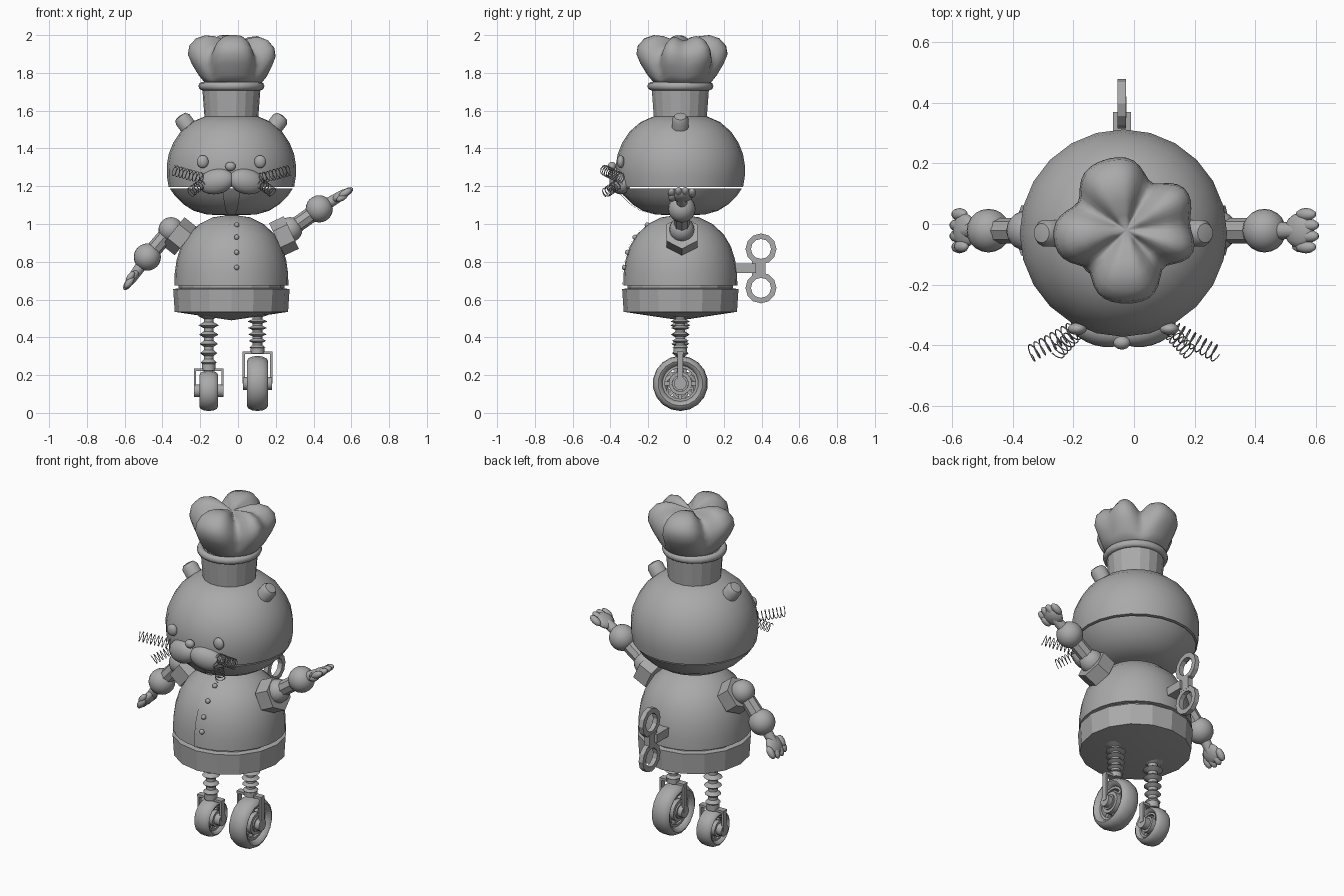
import bpy, bmesh, math
from mathutils import Matrix, Vector

if "Cube" in bpy.data.objects:
    bpy.data.objects.remove(bpy.data.objects["Cube"])

CX, CY = -0.035, -0.03
TAU = math.tau
grey = bpy.data.materials.new("plain_grey")
grey.use_nodes = True
COLOUR = (0.4, 0.4, 0.4, 1)
grey.diffuse_color = COLOUR
grey.node_tree.nodes["Principled BSDF"].inputs["Base Color"].default_value = COLOUR


def finish(name, bm, matrix=None, angle=35):
    bmesh.ops.remove_doubles(bm, verts=bm.verts, dist=1e-5)
    if matrix:
        bmesh.ops.transform(bm, matrix=matrix, verts=bm.verts)
    bmesh.ops.recalc_face_normals(bm, faces=bm.faces)
    mesh = bpy.data.meshes.new(name)
    bm.to_mesh(mesh)
    bm.free()
    mesh.materials.append(grey)
    ob = bpy.data.objects.new(name, mesh)
    bpy.context.collection.objects.link(ob)
    if angle:
        bpy.ops.object.select_all(action='DESELECT')
        ob.select_set(True)
        bpy.context.view_layer.objects.active = ob
        bpy.ops.object.shade_smooth_by_angle(angle=math.radians(angle))
    return ob


def aim(point, direction):
    """Frame at a point with local z along direction and local y kept near world y."""
    z = Vector(direction).normalized()
    x = Vector((0, 1, 0)).cross(z).normalized()
    y = z.cross(x)
    return Matrix.Translation(point) @ Matrix((x, y, z)).transposed().to_4x4()


def lathe(name, profile, matrix=None, segs=24, arc=(0, TAU), closed=False, warp=None, angle=35):
    bm = bmesh.new()
    rings = []
    for i in range(segs + 1):
        a = arc[0] + (arc[1] - arc[0]) * i / segs
        rings.append([bm.verts.new(warp(r, a, z) if warp else (r * math.cos(a), r * math.sin(a), z))
                      for r, z in profile])
    n = len(profile)
    for p, q in zip(rings, rings[1:]):
        for k in range(n if closed else n - 1):
            m = (k + 1) % n
            bm.faces.new((p[k], q[k], q[m], p[m]))
    return finish(name, bm, matrix, angle)


def ball(name, loc, size, rot=None, u=20, v=12):
    bm = bmesh.new()
    bmesh.ops.create_uvsphere(bm, u_segments=u, v_segments=v, radius=1)
    m = Matrix.Translation(loc) @ (rot or Matrix()) @ Matrix.Diagonal((*size, 1))
    return finish(name, bm, m, 60)


def box(name, loc, size, rot=None):
    bm = bmesh.new()
    bmesh.ops.create_cube(bm, size=1)
    return finish(name, bm, Matrix.Translation(loc) @ (rot or Matrix()) @ Matrix.Diagonal((*size, 1)), 0)


def rod(name, a, b, r, r2=None, segs=12):
    d = Vector(b) - Vector(a)
    lathe(name, [(0, 0), (r, 0), (r2 or r, d.length), (0, d.length)], aim(a, d), segs)


def shifted(profile, off):
    return [(r + off, z) for r, z in profile]


AXIS = Matrix.Translation((CX, CY, 0))

# Skirt band and coat dome
lathe("skirt_band", [(0, 0.49), (0.30, 0.535), (0.308, 0.655), (0.28, 0.66), (0.28, 0.68)], AXIS, 16, angle=15)
coat = [(0.302, 0.675), (0.3, 0.74), (0.29, 0.81), (0.268, 0.88), (0.23, 0.945), (0.17, 1.0), (0.1, 1.035)]
lathe("coat", [(0, 0.675)] + coat + [(0, 1.05)], AXIS, 28)
front = -math.pi / 2
lathe("coat_flap", shifted(coat, -0.01) + shifted(coat, 0.006)[::-1], AXIS, 2, (front - 0.05, front - 0.01), True)
for z, r in ((0.77, 0.296), (0.85, 0.279), (0.93, 0.24), (0.995, 0.175)):
    ball("coat_button", (CX + 0.028, CY - r, z), (0.014, 0.014, 0.014), u=10, v=6)

# Head shell, jaw and chin strip
lathe("head", [(0, 1.195), (0.332, 1.195), (0.341, 1.25), (0.342, 1.31), (0.332, 1.37), (0.308, 1.43),
               (0.268, 1.49), (0.21, 1.54), (0.14, 1.57), (0, 1.585)], AXIS, 24)
jaw = [(0.325, 1.187), (0.3, 1.15), (0.255, 1.105), (0.2, 1.07), (0.13, 1.05)]
lathe("jaw", [(0, 1.187)] + jaw + [(0, 1.045)], AXIS, 24)
lathe("chin_strip", shifted(jaw, -0.01) + shifted(jaw, 0.012)[::-1], AXIS, 4, (front - 0.14, front + 0.14), True)

# Face
ball("nose", (CX - 0.005, -0.392, 1.305), (0.028, 0.022, 0.024))
for s in (-1, 1):
    turn = Matrix.Rotation(s * 0.28, 4, 'Z') @ Matrix.Rotation(s * 0.22, 4, 'Y')
    ball("muzzle", (CX + s * 0.08, -0.35, 1.225), (0.098, 0.052, 0.066), turn)
    ball("eye", (CX + s * 0.152, -0.346, 1.33), (0.031, 0.02, 0.034))
    lathe("ear", [(0, -0.06), (0.045, -0.06), (0.045, 0.03), (0.032, 0.05), (0, 0.055)],
          aim((CX + s * 0.24, CY, 1.53), (s * 0.6, 0, 0.8)), 14)


# Coiled whiskers, two on each side
def coil(name, start, end, radius, turns):
    frame = aim(start, Vector(end) - Vector(start))
    length = (Vector(end) - Vector(start)).length
    cu = bpy.data.curves.new(name, 'CURVE')
    cu.dimensions = '3D'
    cu.bevel_depth = 0.0022
    cu.bevel_resolution = 0
    sp = cu.splines.new('POLY')
    count = turns * 12
    sp.points.add(count)
    for i, p in enumerate(sp.points):
        a = TAU * i / 12
        p.co = (*(frame @ Vector((radius * math.cos(a), radius * math.sin(a), length * i / count))), 1)
    cu.materials.append(grey)
    bpy.context.collection.objects.link(bpy.data.objects.new(name, cu))


for s in (-1, 1):
    coil("upper_whisker", (CX + s * 0.15, -0.34, 1.24), (CX + s * 0.31, -0.43, 1.285), 0.028, 9)
    coil("lower_whisker", (CX + s * 0.14, -0.34, 1.225), (CX + s * 0.22, -0.425, 1.165), 0.026, 7)

# Hat
HAT = Matrix.Translation((CX, CY, 0))
lathe("hat_band", [(0, 1.55), (0.142, 1.56), (0.155, 1.73), (0, 1.73)], HAT, 18, angle=15)
lathe("hat_ring", [(0.155 + 0.02 * math.cos(TAU * k / 8), 1.73 + 0.022 * math.sin(TAU * k / 8))
                   for k in range(8)], HAT, 24, closed=True, angle=60)
VALLEYS = ((62, 0.27), (-45, 0.28), (225, 0.25), (150, 0.24), (5, 0.13))


def puff_shape(r, a, z):
    dent = 0
    for deg, depth in VALLEYS:
        d = (a - math.radians(deg) + math.pi) % TAU - math.pi
        dent += depth * math.exp(-(d / 0.3) ** 2)
    rise = min(1, max(0, (z - 1.74) / 0.12))
    r2 = r * (1 - dent * rise)
    return (r2 * math.cos(a), r2 * math.sin(a), z - dent * 0.22 * rise * min(1, r / 0.1))


lathe("hat_puff", [(0, 1.74), (0.145, 1.74), (0.185, 1.79), (0.222, 1.85), (0.243, 1.9), (0.235, 1.945),
                   (0.2, 1.983), (0.15, 2.0), (0.1, 1.995), (0.05, 1.975), (0, 1.955)],
      Matrix.Translation((CX + 0.01, CY + 0.01, 0)), 60, warp=puff_shape, angle=80)

# Arms: shoulder nut, joints, rods and mitten hands
AY = -0.022


def arm(side, nut, nut_dir, shoulder, elbow, tip):
    nut, shoulder, elbow, tip = (Vector((x, AY, z)) for x, z in (nut, shoulder, elbow, tip))
    d = Vector((nut_dir[0], 0, nut_dir[1])).normalized()
    rod(side + "_shoulder_nut", nut - d * 0.05, nut + d * 0.035, 0.095, segs=6)
    ball(side + "_shoulder", shoulder, (0.066,) * 3)
    rod(side + "_upper_arm", shoulder, elbow, 0.042, segs=8)
    ball(side + "_elbow", elbow, (0.072,) * 3)
    along = (tip - elbow).normalized()
    frame = aim(elbow, along)
    reach = (tip - elbow).length
    rod(side + "_wrist", elbow, elbow + along * reach * 0.6, 0.032, 0.026)
    rot = frame.to_3x3().to_4x4()
    ball(side + "_palm", frame @ Vector((0, 0, reach * 0.64)), (0.026, 0.058, 0.055), rot, 14, 8)
    for k in range(4):
        off = (k - 1.5) * 0.036
        spot = frame @ Vector((0, off, reach * 0.84 - abs(off) * 0.3))
        ball(side + "_finger", spot, (0.02, 0.021, 0.038), rot, 10, 6)
    ball(side + "_thumb", frame @ Vector((0.012, -0.052, reach * 0.64)), (0.018, 0.02, 0.034), rot, 10, 6)


arm("left", (0.25, 0.94), (0.9, 0.42), (0.275, 0.97), (0.43, 1.08), (0.61, 1.19))
arm("right", (-0.315, 0.94), (-0.75, 0.6), (-0.355, 0.97), (-0.48, 0.825), (-0.605, 0.65))


# Legs: bellows, fork and wheel
def leg(side, x, fork_top, R, half):
    folds = 6
    top, prof = 0.53, []
    step = (top - fork_top) / folds
    for k in range(folds):
        z = fork_top + k * step
        prof += [(0.026, z), (0.026, z + step * 0.35), (0.042 + 0.003 * k, z + step * 0.65)]
    lathe(side + "_spring", [(0, fork_top)] + prof + [(0.026, top)], Matrix.Translation((x, CY, 0)), 14)
    cz = R + 0.01
    box(side + "_fork_bridge", (x, CY, fork_top - 0.006), (0.158, 0.035, 0.014))
    rod(side + "_fork_stem", (x, CY, fork_top - 0.01), (x, CY, fork_top + 0.025), 0.036)
    for s in (-1, 1):
        box(side + "_fork_side", (x + s * 0.073, CY, (cz + fork_top) / 2), (0.012, 0.03, fork_top - cz))
        rod(side + "_axle_cap", (x + s * 0.045, CY, cz), (x + s * 0.077, CY, cz), 0.034, segs=14)
    turn = aim((x, CY, cz), (1, 0, 0))
    tire = [(R * 0.81 + R * 0.19 * math.cos(a), half * math.sin(a)) for a in (TAU * k / 12 for k in range(12))]
    lathe(side + "_tire", tire, turn, 18, closed=True, angle=45)
    for name, r0, r1, h in (("rim", 0.56, 0.66, 0.03), ("hub_ring", 0.3, 0.42, 0.042)):
        lathe(f"{side}_{name}", [(r0 * R, -h), (r1 * R, -h), (r1 * R, h), (r0 * R, h)], turn, 18, closed=True)
    rod(side + "_axle", (x - 0.05, CY, cz), (x + 0.05, CY, cz), R * 0.3)
    for k in range(8):
        spin = Matrix.Rotation(TAU * k / 8, 4, 'X')
        box(side + "_spoke", Vector((x, CY, cz)) + spin @ Vector((0, 0, R * 0.5)), (0.036, 0.02, R * 0.26), spin)


leg("right", -0.155, 0.235, 0.107, 0.048)
leg("left", 0.103, 0.325, 0.146, 0.056)

# Wind-up key on the back
box("key_shaft", (CX - 0.005, 0.3, 0.765), (0.06, 0.14, 0.05))
box("key_web", (CX - 0.005, 0.385, 0.765), (0.03, 0.07, 0.075))
for s in (-1, 1):
    lathe("key_loop", [(0.053, -0.014), (0.082, -0.014), (0.082, 0.014), (0.053, 0.014)],
          aim((CX - 0.005, 0.397, 0.765 + s * 0.103), (1, 0, 0)), 12, closed=True, angle=0)
